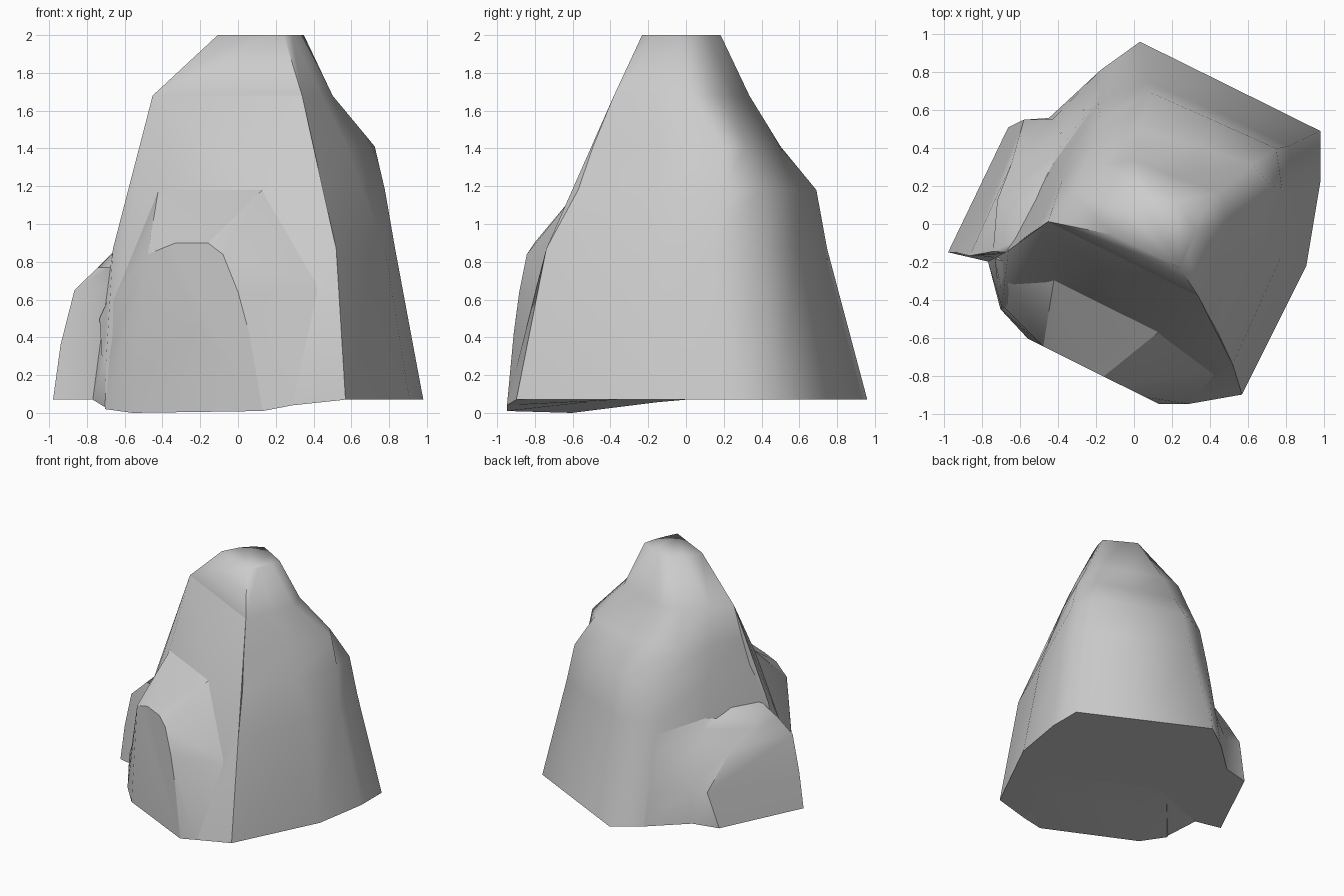
import bpy, bmesh, math

TURN = -math.atan2(0.446, 0.895)   # the whole rock is built square, then turned


def finish(bm, name, angle):
    bmesh.ops.recalc_face_normals(bm, faces=bm.faces[:])
    mesh = bpy.data.meshes.new(name)
    bm.to_mesh(mesh)
    bm.free()
    ob = bpy.data.objects.new(name, mesh)
    bpy.context.collection.objects.link(ob)
    ob.rotation_euler.z = TURN
    bpy.ops.object.select_all(action='DESELECT')
    ob.select_set(True)
    bpy.context.view_layer.objects.active = ob
    bpy.ops.object.shade_smooth_by_angle(angle=math.radians(angle))
    return ob


def loft(name, levels, angle):
    bm = bmesh.new()
    rings = [[bm.verts.new((u, v, z)) for u, v in pts] for z, pts in levels]
    n = len(rings[0])
    for a, b in zip(rings, rings[1:]):
        for i in range(n):
            j = (i + 1) % n
            bm.faces.new((a[i], a[j], b[j], b[i]))
    bm.faces.new(rings[0])
    bm.faces.new(rings[-1])
    return finish(bm, name, angle)


def hull(name, points, angle):
    bm = bmesh.new()
    for p in points:
        bm.verts.new(p)
    bmesh.ops.convex_hull(bm, input=bm.verts[:])
    loose = [v for v in bm.verts if not v.link_faces]
    bmesh.ops.delete(bm, geom=loose, context='VERTS')
    return finish(bm, name, angle)


# Main rock: stacked outlines, starting at the front left corner
loft("rock_body", [
    (0.07, [(-.59, -.50), (.91, -.55), (.91, .21), (.78, .634), (.66, .876),
            (.13, .875), (-.40, .873), (-.52, .645), (-.60, .27)]),
    (0.87, [(-.53, -.42), (.795, -.43), (.77, .20), (.68, .50), (.545, .73),
            (.13, .725), (-.27, .70), (-.45, .48), (-.52, .10)]),
    (1.18, [(-.47, -.31), (.65, -.33), (.66, .15), (.61, .52), (.493, .69),
            (.13, .675), (-.227, .658), (-.41, .42), (-.47, .06)]),
    (1.41, [(-.44, -.255), (.575, -.265), (.58, .13), (.56, .50), (.42, .56),
            (.13, .52), (-.20, .46), (-.38, .27), (-.44, .03)]),
    (1.68, [(-.41, -.19), (.474, -.19), (.47, .05), (.44, .24), (.33, .35),
            (.08, .32), (-.15, .30), (-.30, .19), (-.37, 0)]),
    (2.00, [(-.07, -.10), (.32, -.10), (.32, 0), (.31, .12), (.29, .20),
            (.15, .21), (.02, .215), (-.03, .15), (-.065, .05)]),
], 75)

# Sheer front cliff
hull("front_cliff", [
    (-.41, -.19, 1.68), (.474, -.19, 1.68), (-.25, -.45, 1.19), (.375, -.45, 1.19),
    (-.53, -.42, .87), (.795, -.43, .87), (-.60, -.52, .07), (.91, -.55, .07),
    (-.43, -.70, .30), (-.43, -.715, .03), (.68, -.72, .04), (.65, -.61, .50),
    (-.2, -.1, .07), (.6, -.1, .07)], 25)

# Buttress with a flat upright face, leaning on the cliff
plate = [(-.23, 0), (-.21, .14), (-.15, .64), (-.14, .84), (.025, .90), (.215, .90),
         (.304, .84), (.394, .64), (.46, .42), (.54, .01)]
hull("front_buttress", [(u, -.79, z) for u, z in plate] + [
    (-.25, -.44, 1.19), (.375, -.44, 1.19), (-.43, -.715, .02), (-.41, -.70, .30),
    (-.575, -.49, .50), (.815, -.46, .65), (.68, -.72, .04),
    (-.3, -.2, .07), (.5, -.2, .07)], 25)

# Low lobe on the left with a flat cut end, running smoothly into the rock
loft("left_lobe", [
    (0.07, [(-.60, -.52), (-.3, 0), (-.52, .645), (-.65, .30), (-.82, .16), (-.81, -.57)]),
    (0.36, [(-.575, -.485), (-.3, 0), (-.495, .59), (-.63, .30), (-.764, .233), (-.774, -.553)]),
    (0.65, [(-.55, -.45), (-.3, 0), (-.47, .53), (-.57, .22), (-.72, 0), (-.70, -.536)]),
    (0.77, [(-.54, -.435), (-.3, 0), (-.46, .50), (-.54, .14), (-.70, -.21), (-.60, -.46)]),
    (0.90, [(-.52, -.40), (-.3, 0), (-.44, .46), (-.51, .09), (-.51, -.10), (-.51, -.35)]),
], 45)
